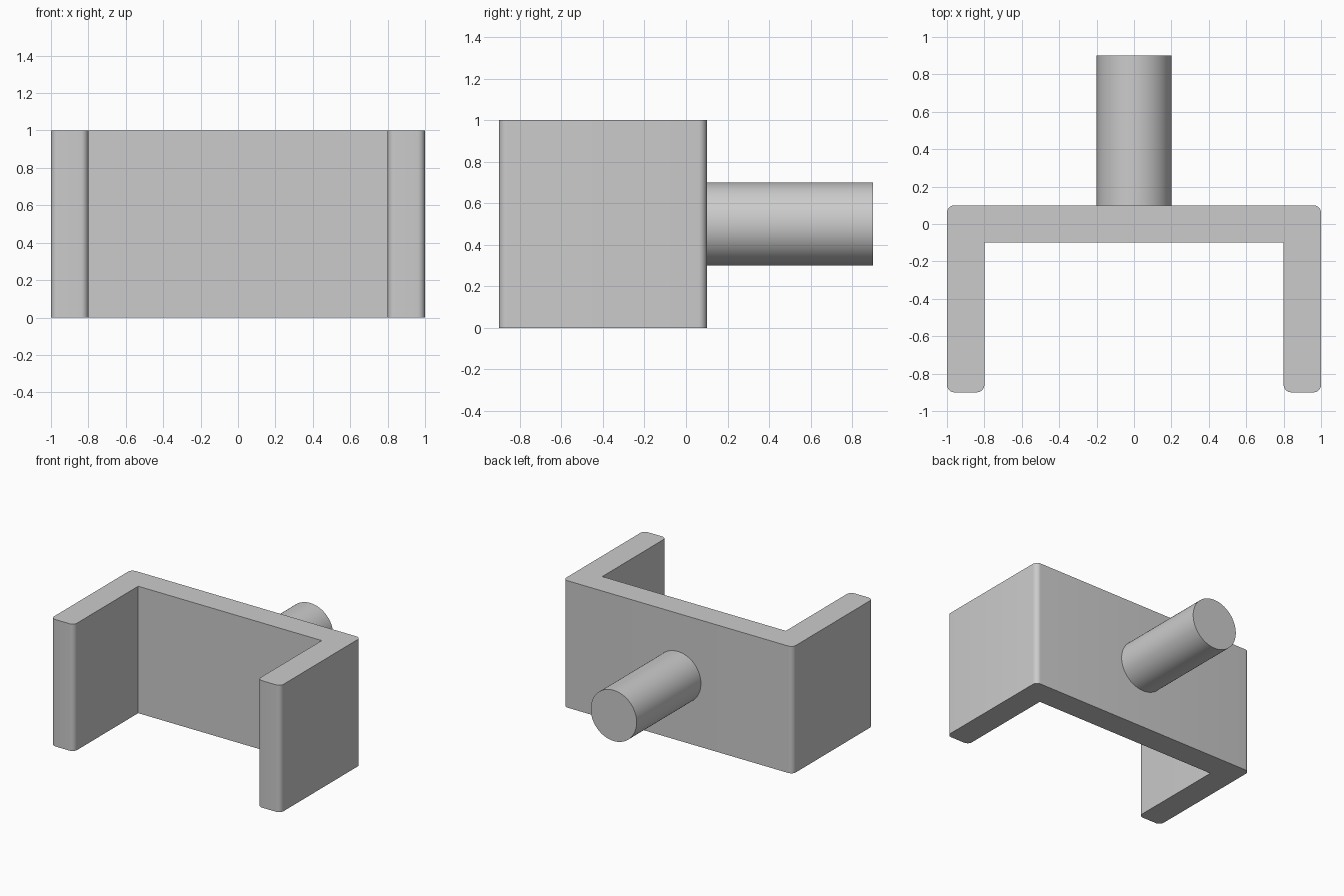
import bpy, bmesh, math
from mathutils import Matrix

if "Cube" in bpy.data.objects:
    bpy.data.objects.remove(bpy.data.objects["Cube"])

HEIGHT = 1.0
RADIUS = 0.04
STEPS = 8


def finish(bm, name):
    bmesh.ops.recalc_face_normals(bm, faces=bm.faces[:])
    mesh = bpy.data.meshes.new(name)
    bm.to_mesh(mesh)
    bm.free()
    obj = bpy.data.objects.new(name, mesh)
    bpy.context.collection.objects.link(obj)
    bpy.ops.object.select_all(action='DESELECT')
    obj.select_set(True)
    bpy.context.view_layer.objects.active = obj
    bpy.ops.object.shade_smooth_by_angle(angle=math.radians(30))
    return obj


def rounded(cx, cy, start):
    # quarter arc, counter-clockwise from the start angle
    return [(cx + RADIUS * math.cos(a), cy + RADIUS * math.sin(a))
            for a in (math.radians(start + 90 * i / STEPS) for i in range(STEPS + 1))]


# U-shaped bracket: right half of the profile, mirrored to the left
r = RADIUS
half = [(0.8, -0.1)]
half += rounded(0.8 + r, -0.9 + r, 180)
half += rounded(1.0 - r, -0.9 + r, 270)
half += rounded(1.0 - r, 0.1 - r, 0)
profile = half + [(-x, y) for x, y in reversed(half)]

bm = bmesh.new()
base = bm.faces.new([bm.verts.new((x, y, 0)) for x, y in profile])
extruded = bmesh.ops.extrude_face_region(bm, geom=[base], use_keep_orig=True)
top = [v for v in extruded['geom'] if isinstance(v, bmesh.types.BMVert)]
bmesh.ops.translate(bm, verts=top, vec=(0, 0, HEIGHT))
finish(bm, "bracket")

# Round peg on the back, seated slightly into the plate
y0, y1 = 0.08, 0.9
bm = bmesh.new()
bmesh.ops.create_cone(
    bm, cap_ends=True, segments=96, radius1=0.2, radius2=0.2, depth=y1 - y0,
    matrix=Matrix.Translation((0, (y0 + y1) / 2, 0.5)) @ Matrix.Rotation(math.pi / 2, 4, 'X'))
finish(bm, "rear_peg")
